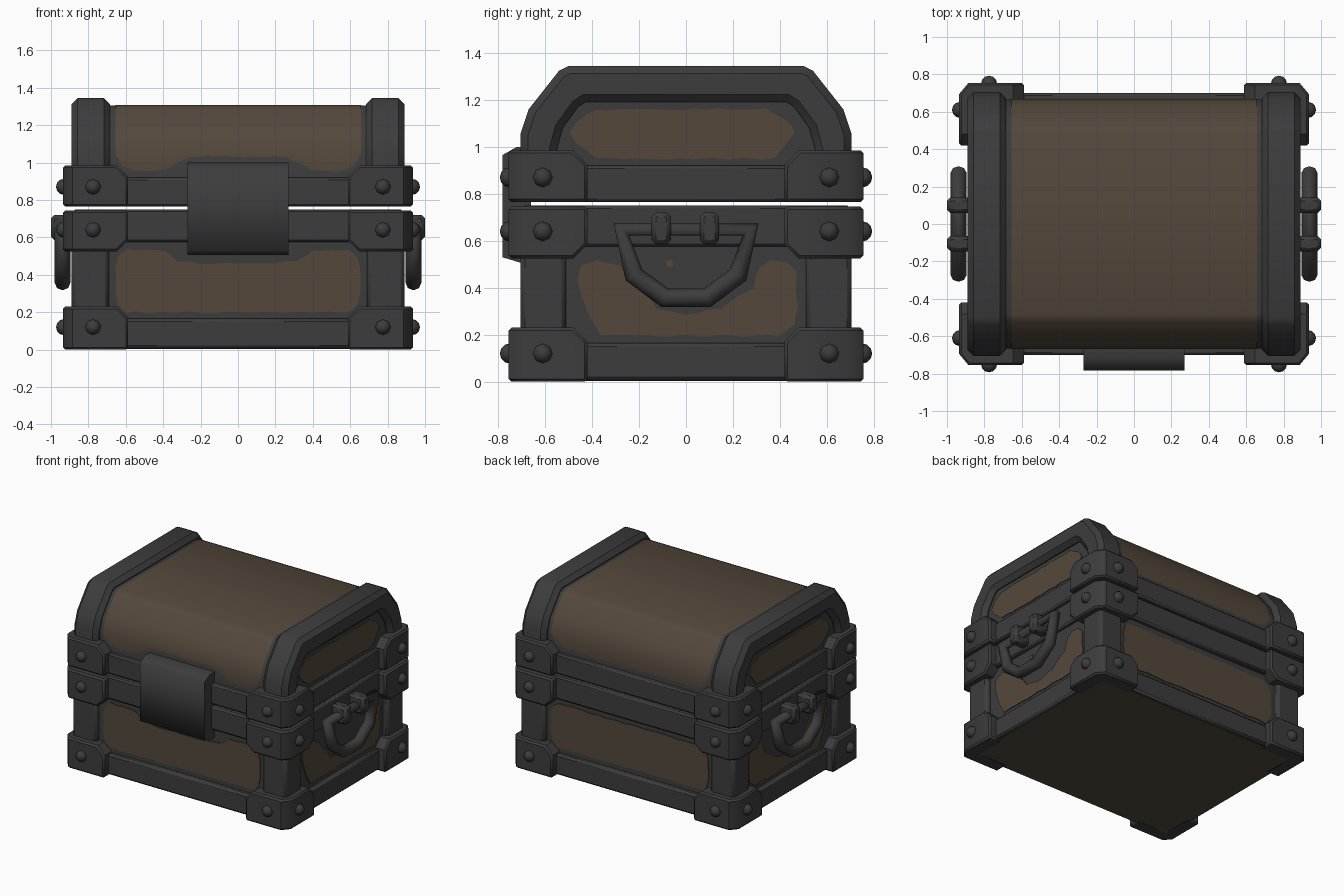
import bpy, bmesh, math, random
from mathutils import Vector, Matrix

if "Cube" in bpy.data.objects:
    bpy.data.objects.remove(bpy.data.objects["Cube"])

random.seed(4)


def material(name, rgb):
    m = bpy.data.materials.new(name)
    m.diffuse_color = (*rgb, 1)
    m.use_nodes = True
    m.node_tree.nodes["Principled BSDF"].inputs["Base Color"].default_value = m.diffuse_color
    return m


IRON = material("dark_iron", (0.046, 0.046, 0.046))
WOOD = material("brown_wood", (0.088, 0.064, 0.044))


def finish(bm, name, mat, smooth=40):
    bmesh.ops.recalc_face_normals(bm, faces=bm.faces)
    me = bpy.data.meshes.new(name)
    bm.to_mesh(me)
    bm.free()
    me.materials.append(mat)
    me.shade_smooth()
    me.set_sharp_from_angle(angle=math.radians(smooth))
    ob = bpy.data.objects.new(name, me)
    bpy.context.collection.objects.link(ob)
    return ob


def prism_bm(pts, axis, a, b):
    """Extrude a 2D outline along an axis from a to b."""
    place = {"x": lambda p, d: (d, p[0], p[1]),
             "y": lambda p, d: (p[0], d, p[1]),
             "z": lambda p, d: (p[0], p[1], d)}[axis]
    bm = bmesh.new()
    lo = [bm.verts.new(place(p, a)) for p in pts]
    hi = [bm.verts.new(place(p, b)) for p in pts]
    n = len(pts)
    bm.faces.new(lo)
    bm.faces.new(hi[::-1])
    for i in range(n):
        bm.faces.new((lo[i], hi[i], hi[(i + 1) % n], lo[(i + 1) % n]))
    bmesh.ops.recalc_face_normals(bm, faces=bm.faces)
    return bm


def bevel_sharp(bm, width, limit=55):
    edges = [e for e in bm.edges if e.calc_face_angle(0) > math.radians(limit)]
    bmesh.ops.bevel(bm, geom=edges, offset=width, segments=1, affect="EDGES", clamp_overlap=True)


def prism(name, pts, axis, a, b, mat, bevel=0, smooth=40):
    bm = prism_bm(pts, axis, a, b)
    if bevel:
        bevel_sharp(bm, bevel)
    return finish(bm, name, mat, smooth)


def box(name, x, y, z, mat, bevel=0):
    rect = [(x[0], y[0]), (x[1], y[0]), (x[1], y[1]), (x[0], y[1])]
    return prism(name, rect, "z", z[0], z[1], mat, bevel)


def worn(pts, step=0.05, amount=0.005):
    """Subdivide an outline and jitter it into a worn paint edge."""
    out = []
    for p, q in zip(pts, pts[1:] + pts[:1]):
        p, q = Vector(p), Vector(q)
        n = max(1, round((q - p).length / step))
        for i in range(n):
            v = p.lerp(q, i / n)
            out.append((v.x + random.uniform(-amount, amount), v.y + random.uniform(-amount, amount)))
    return out


def mirrored(half):
    return half + [(-p[0], p[1]) for p in reversed(half)]


# Base: recessed core, bands, posts, wooden floor
box("base_core", (-0.85, 0.85), (-0.665, 0.665), (0.02, 0.74), IRON)
box("base_bottom_band", (-0.88, 0.88), (-0.70, 0.70), (0.006, 0.165), IRON, 0.015)
box("base_top_band", (-0.88, 0.88), (-0.70, 0.70), (0.575, 0.75), IRON, 0.012)
box("base_floor", (-0.855, 0.855), (-0.675, 0.675), (0.002, 0.01), WOOD)
for sx in (-1, 1):
    for sy in (-1, 1):
        box("corner_post", sorted((sx * 0.69, sx * 0.89)), sorted((sy * 0.51, sy * 0.705)),
            (0.05, 0.70), IRON, 0.02)

# Lid: band, core and raised end arches
box("lid_band", (-0.88, 0.88), (-0.70, 0.70), (0.765, 0.92), IRON, 0.012)
core = [(0.665, 0.80), (0.665, 1.05), (0.632, 1.145), (0.52, 1.285), (0.48, 1.305)]
prism("lid_core", mirrored(core), "x", -0.85, 0.85, IRON)
outer = [(0.705, 0.78), (0.705, 1.055), (0.67, 1.16), (0.54, 1.325), (0.50, 1.345)]
inner = [(0.55, 0.78), (0.55, 0.99), (0.525, 1.08), (0.46, 1.17), (0.43, 1.19)]
for s in (-1, 1):
    prism("lid_arch", mirrored(outer) + mirrored(inner)[::-1], "x",
          *sorted((s * 0.685, s * 0.89)), IRON, 0.032)

# Wooden lid skin with worn lower edges, front edge dips around the hasp
edge = [(0, 1.03), (0.25, 1.03), (0.32, 1.0), (0.40, 0.958), (0.57, 0.955), (0.625, 0.99), (0.655, 1.045)]


def lower(x, flat):
    x = abs(x)
    for (x0, z0), (x1, z1) in zip(edge, edge[1:]):
        if x <= x1 + 1e-6:
            z = z0 + (z1 - z0) * (x - x0) / (x1 - x0)
            return 0.956 if flat and x < 0.57 else z


bm = bmesh.new()
cols = []
for i in range(41):
    x = -0.655 + 1.31 * i / 40
    jit = lambda: random.uniform(-0.004, 0.004)
    top = [(y + 0.004, z + 0.003) for y, z in core[1:]]
    prof = [(0.669, lower(x, True) + jit())] + top + \
           [(-y, z) for y, z in reversed(top)] + [(-0.669, lower(x, False) + jit())]
    wob = random.uniform(-0.006, 0.006) if i in (0, 40) else 0
    cols.append([bm.verts.new((x + wob, y, z)) for y, z in prof])
for c, d in zip(cols, cols[1:]):
    for j in range(len(c) - 1):
        bm.faces.new((c[j], d[j], d[j + 1], c[j + 1]))
finish(bm, "lid_wood", WOOD, 50)

# Wooden faces of the base, front and back
low = [(0.60, 0.20), (0.64, 0.24), (0.655, 0.30), (0.655, 0.44), (0.64, 0.50), (0.59, 0.535), (0.40, 0.53)]
front = low + [(0.32, 0.475), (0.20, 0.46)]
prism("front_wood", worn(mirrored(front)), "y", -0.671, -0.66, WOOD)
prism("back_wood", worn(mirrored(low)), "y", 0.66, 0.671, WOOD)

# Wooden faces of the ends
side = [(-0.36, 0.195), (0.40, 0.195), (0.46, 0.24), (0.475, 0.32), (0.47, 0.47), (0.43, 0.51),
        (0.36, 0.515), (0.31, 0.49), (0.29, 0.40), (0.15, 0.315), (0.0, 0.285), (-0.12, 0.315),
        (-0.20, 0.40), (-0.29, 0.495), (-0.38, 0.515), (-0.45, 0.50), (-0.46, 0.43), (-0.41, 0.28)]
lid_side = [(-0.38, 0.95), (0.38, 0.95), (0.42, 1.0), (0.465, 1.06), (0.42, 1.12), (0.34, 1.16),
            (-0.38, 1.16), (-0.46, 1.11), (-0.495, 1.06), (-0.46, 1.01)]
for s in (-1, 1):
    span = sorted((s * 0.845, s * 0.856))
    prism("end_wood", worn(side), "x", *span, WOOD)
    prism("lid_end_wood", worn(lid_side), "x", *span, WOOD)
    prism("end_wood_speck", [(-0.09, 0.515), (-0.06, 0.52), (-0.055, 0.49), (-0.08, 0.49)],
          "x", *span, WOOD)

# Corner caps (L-shaped, clipped arm ends) and rivets
cap = [(0.588, 0.755), (0.885, 0.755), (0.935, 0.695), (0.935, 0.42),
       (0.82, 0.42), (0.82, 0.64), (0.588, 0.64)]
for z0, z1, clip_z, rivet_z in ((0.0, 0.23, 0.23, 0.12), (0.525, 0.745, 0.525, 0.64),
                                (0.765, 0.985, 0.985, 0.87)):
    for sx in (-1, 1):
        for sy in (-1, 1):
            bm = prism_bm([(sx * x, sy * y) for x, y in cap], "z", z0, z1)
            ends = [e for e in bm.edges if all(abs(v.co.z - clip_z) < 1e-4 for v in e.verts)
                    and (all(abs(abs(v.co.x) - 0.588) < 1e-4 for v in e.verts)
                         or all(abs(abs(v.co.y) - 0.42) < 1e-4 for v in e.verts))]
            bmesh.ops.bevel(bm, geom=ends, offset=0.06, segments=1, affect="EDGES")
            bevel_sharp(bm, 0.012)
            finish(bm, "corner_cap", IRON)
            for pos, rot in (((sx * 0.775, sy * 0.75, rivet_z), Matrix.Rotation(math.pi / 2, 4, "X")),
                             ((sx * 0.93, sy * 0.61, rivet_z), Matrix.Rotation(math.pi / 2, 4, "Y"))):
                bm = bmesh.new()
                bmesh.ops.create_uvsphere(bm, u_segments=8, v_segments=6, radius=0.043)
                bm.transform(Matrix.Translation(pos) @ rot)
                finish(bm, "rivet", IRON, 60)

# Front hasp plate
hasp = [(-0.66, 0.505), (-0.70, 0.505), (-0.782, 0.53), (-0.782, 0.965), (-0.72, 1.0), (-0.66, 1.0)]
prism("hasp_plate", hasp, "x", -0.27, 0.27, IRON, 0, 80)

# Hanging handles with two brackets each
path = mirrored([(0.275, 0.648), (0.222, 0.455), (0.09, 0.357)])
for s in (-1, 1):
    cu = bpy.data.curves.new("handle", "CURVE")
    cu.dimensions = "3D"
    cu.bevel_depth = 0.042
    cu.bevel_resolution = 2
    sp = cu.splines.new("POLY")
    sp.points.add(len(path) - 1)
    for pt, (y, z) in zip(sp.points, path):
        pt.co = (s * 0.938, y, z, 1)
    sp.use_cyclic_u = True
    cu.materials.append(IRON)
    bpy.context.collection.objects.link(bpy.data.objects.new("handle", cu))
    for y in (-0.105, 0.10):
        box("handle_bracket", sorted((s * 0.87, s * 1.0)), (y - 0.041, y + 0.041),
            (0.585, 0.72), IRON, 0.018)
